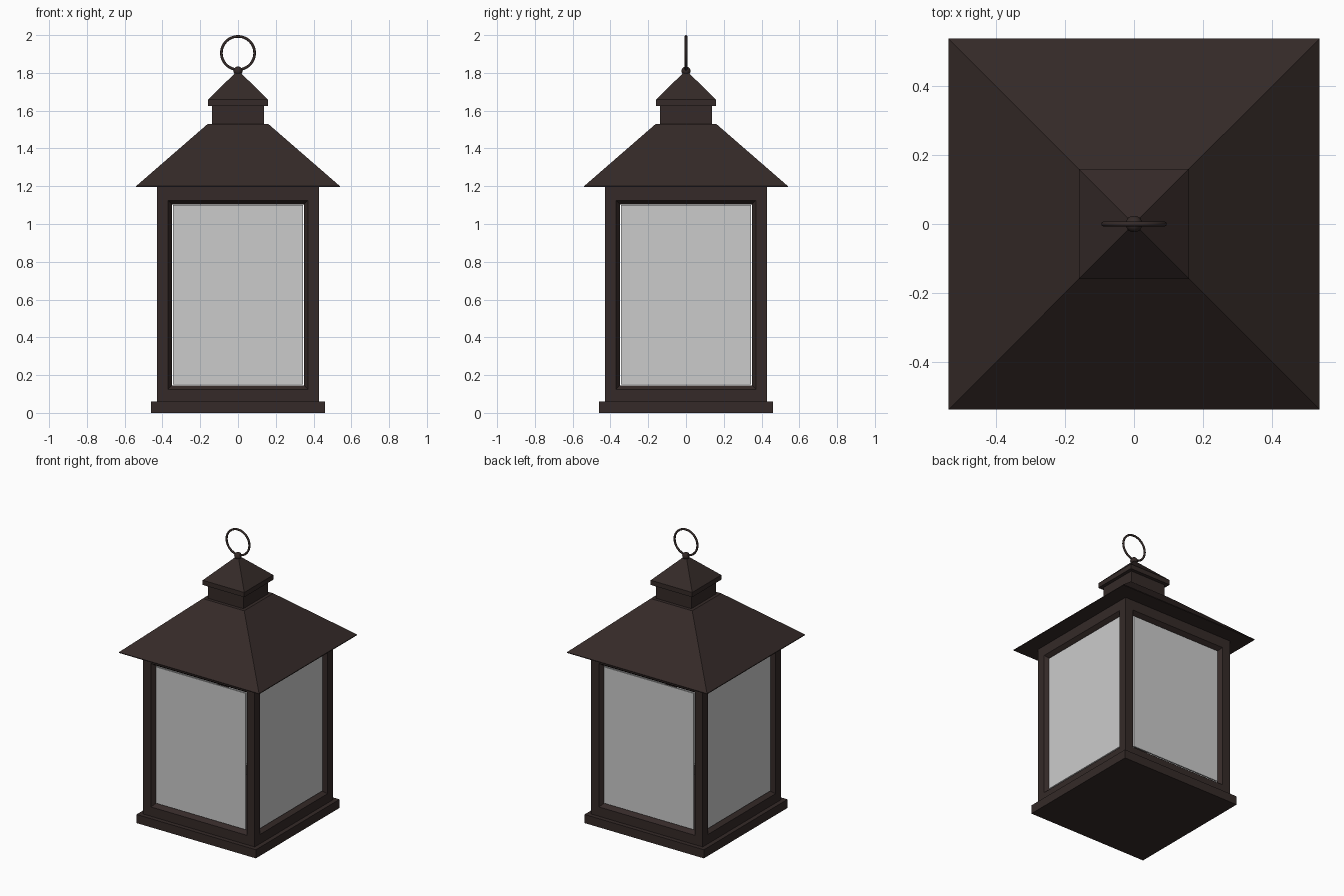
import bpy, bmesh
from math import pi, radians

if "Cube" in bpy.data.objects:
    bpy.data.objects.remove(bpy.data.objects["Cube"])

metal = bpy.data.materials.new("dark_bronze")
metal.diffuse_color = (0.035, 0.023, 0.021, 1)
metal.use_nodes = True
metal.node_tree.nodes["Principled BSDF"].inputs["Base Color"].default_value = metal.diffuse_color


def add_object(name, bm, mat=None):
    bmesh.ops.recalc_face_normals(bm, faces=bm.faces)
    mesh = bpy.data.meshes.new(name)
    bm.to_mesh(mesh)
    bm.free()
    ob = bpy.data.objects.new(name, mesh)
    bpy.context.collection.objects.link(ob)
    if mat:
        mesh.materials.append(mat)
    return ob


def square_ring(bm, half, z):
    return [bm.verts.new((sx * half, sy * half, z))
            for sx, sy in ((-1, -1), (1, -1), (1, 1), (-1, 1))]


def square_loft(name, profile, mat=metal):
    """Square tower from (half width, z) levels, capped at both ends."""
    bm = bmesh.new()
    rings = [square_ring(bm, h, z) for h, z in profile]
    for a, b in zip(rings, rings[1:]):
        for i in range(4):
            j = (i + 1) % 4
            bm.faces.new((a[i], a[j], b[j], b[i]))
    bm.faces.new(rings[0])
    bm.faces.new(rings[-1])
    bmesh.ops.remove_doubles(bm, verts=bm.verts, dist=1e-5)
    return add_object(name, bm, mat)


# Base plinth
square_loft("base", [(0.46, 0), (0.46, 0.06)])

# Body with a bevelled window opening on each side
bm = bmesh.new()
a, b = square_ring(bm, 0.43, 0.06), square_ring(bm, 0.43, 1.2)
bm.faces.new(a[::-1])
bm.faces.new(b)
sides = [bm.faces.new((a[i], a[(i + 1) % 4], b[(i + 1) % 4], b[i])) for i in range(4)]
bm.normal_update()
bmesh.ops.inset_individual(bm, faces=sides, thickness=0.065)
# the top rail is a little hidden by the eaves
for f in sides:
    for v in f.verts:
        n = f.normal
        v.co.z = 1.125 if v.co.z > 0.6 else 0.125
        if abs(n.x) > 0.5:
            v.co.y = 0.37 if v.co.y > 0 else -0.37
        else:
            v.co.x = 0.37 if v.co.x > 0 else -0.37
bmesh.ops.inset_individual(bm, faces=sides, thickness=0.03, depth=-0.03)
bmesh.ops.delete(bm, geom=sides, context='FACES')
add_object("window_frame", bm, metal)

# Glass panes, one per side
for i, side in enumerate(("front", "right", "back", "left")):
    bm = bmesh.new()
    bmesh.ops.create_cube(bm, size=1)
    for v in bm.verts:
        v.co = (v.co.x * 0.69, v.co.y * 0.01 - 0.405, v.co.z * 0.95 + 0.625)
    ob = add_object(side + "_glass", bm)
    ob.rotation_euler.z = i * pi / 2

# Roof, chimney neck and cap
square_loft("roof", [(0.54, 1.195), (0.54, 1.2), (0.16, 1.53)])
square_loft("neck", [(0.137, 1.53), (0.137, 1.625)])
square_loft("cap", [(0.16, 1.625), (0.16, 1.658), (0.004, 1.81)])

# Finial ball and hanging ring
bpy.ops.mesh.primitive_uv_sphere_add(segments=24, ring_count=12, radius=0.024,
                                     location=(0, 0, 1.81))
ball = bpy.context.object
ball.name = "finial"
bpy.ops.object.shade_smooth_by_angle(angle=radians(40))
ball.data.materials.append(metal)

bpy.ops.mesh.primitive_torus_add(major_segments=48, minor_segments=10,
                                 major_radius=0.088, minor_radius=0.007,
                                 location=(0, 0, 1.905), rotation=(pi / 2, 0, 0))
ring = bpy.context.object
ring.name = "hanging_ring"
bpy.ops.object.shade_smooth_by_angle(angle=radians(60))
ring.data.materials.append(metal)
